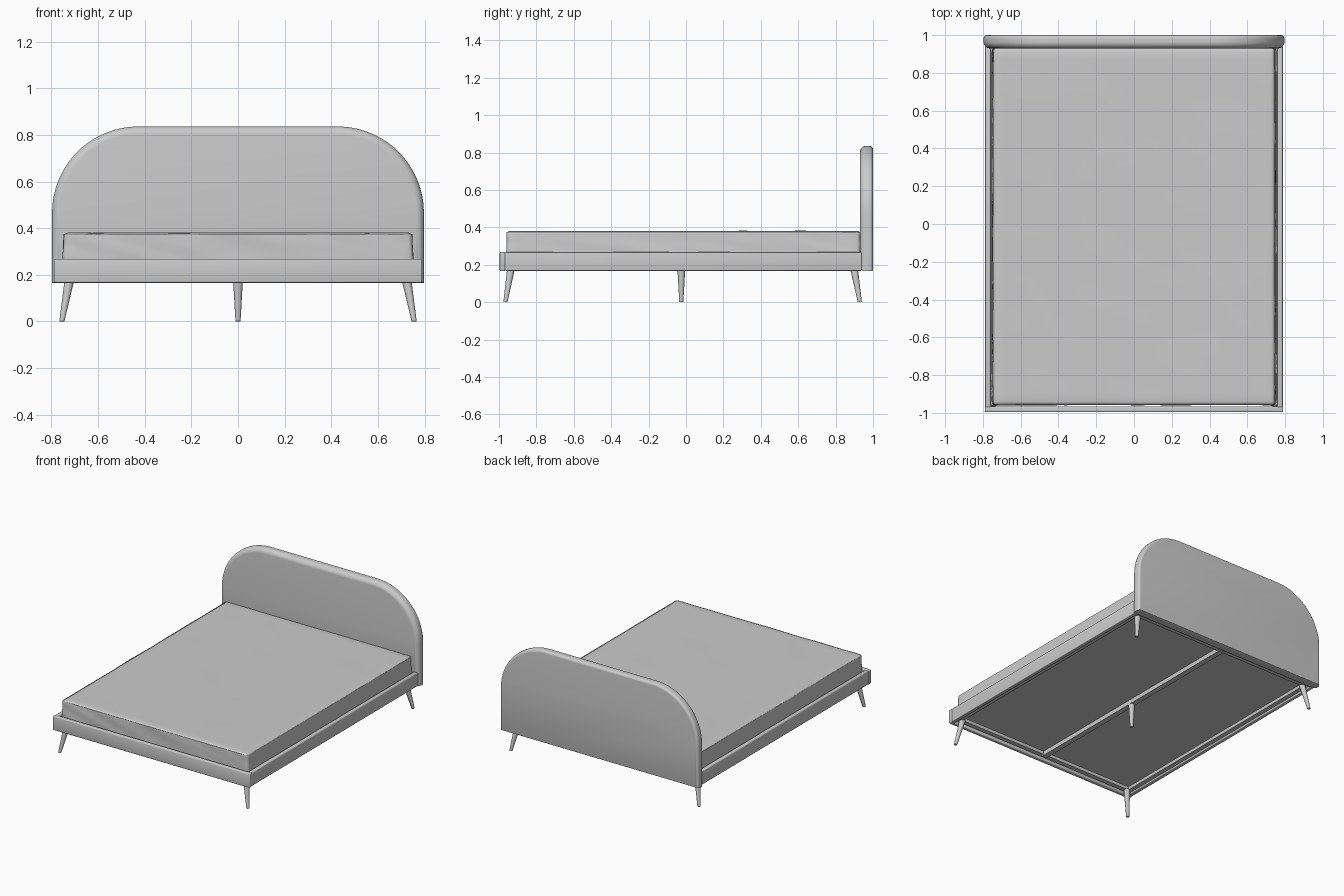
import bpy, bmesh, math
from mathutils import Vector, noise

if "Cube" in bpy.data.objects:
    bpy.data.objects.remove(bpy.data.objects["Cube"])


def finish(name, bm, angle=35):
    bmesh.ops.recalc_face_normals(bm, faces=bm.faces)
    me = bpy.data.meshes.new(name)
    bm.to_mesh(me)
    bm.free()
    ob = bpy.data.objects.new(name, me)
    bpy.context.collection.objects.link(ob)
    bpy.ops.object.select_all(action='DESELECT')
    ob.select_set(True)
    bpy.context.view_layer.objects.active = ob
    bpy.ops.object.shade_smooth_by_angle(angle=math.radians(angle))
    return ob


def box_bm(lo, hi):
    bm = bmesh.new()
    bmesh.ops.create_cube(bm, size=1)
    lo, hi = Vector(lo), Vector(hi)
    for v in bm.verts:
        v.co = (lo + hi) / 2 + v.co * (hi - lo)
    return bm


def box(name, lo, hi, bevel=0.0):
    bm = box_bm(lo, hi)
    if bevel:
        bmesh.ops.bevel(bm, geom=bm.edges[:], offset=bevel, segments=3, profile=0.5, affect='EDGES')
    return finish(name, bm)


def leg(name, top, foot, r_top=0.021, r_foot=0.011, n=24):
    # tapered splayed leg with level ends
    bm = bmesh.new()
    rings = []
    for c, r in ((foot, r_foot - 0.002), (foot + Vector((0, 0, 0.002)), r_foot), (top, r_top)):
        rings.append([bm.verts.new(c + Vector((r * math.cos(2 * math.pi * i / n),
                                               r * math.sin(2 * math.pi * i / n), 0))) for i in range(n)])
    for a, b in zip(rings, rings[1:]):
        for i in range(n):
            bm.faces.new((a[i], a[(i + 1) % n], b[(i + 1) % n], b[i]))
    bm.faces.new(rings[0])
    bm.faces.new(rings[-1])
    return finish(name, bm)


# headboard: arched outline lofted through rounded edge rings
def arch(w, z0, z1, r, y, bm, n=24):
    pts = [(-w, z0)]
    for s in (-1, 1):
        for i in range(n + 1):
            t = math.pi / 2 * i / n
            a = math.pi - t if s < 0 else math.pi / 2 - t
            pts.append((s * (w - r) + r * math.cos(a), z1 - r + r * math.sin(a)))
    pts.append((w, z0))
    return [bm.verts.new((x, y, z)) for x, z in pts]


bm = bmesh.new()
rings = []
for y0, rad, side in ((0.93, 0.034, 1), (1.0, 0.02, -1)):
    steps = range(9) if side > 0 else range(8, -1, -1)
    for i in steps:
        a = math.pi / 2 * i / 8
        inset = rad * (1 - math.sin(a))
        y = y0 + side * rad * (1 - math.cos(a))
        rings.append(arch(0.797 - inset, 0.166 + inset * 0.25, 0.836 - inset, 0.37 - inset, y, bm))
for a, b in zip(rings, rings[1:]):
    for i in range(len(a)):
        j = (i + 1) % len(a)
        bm.faces.new((a[i], a[j], b[j], b[i]))
bm.faces.new(rings[0])
bm.faces.new(rings[-1])
finish("headboard", bm)

# mattress with soft edges, slight flare and fabric folds
bm = box_bm((-0.745, -0.958, 0.212), (0.745, 0.932, 0.381))
bmesh.ops.subdivide_edges(bm, edges=bm.edges[:], cuts=30, use_grid_fill=True)
sharp = [e for e in bm.edges if e.calc_face_angle(0) > 1]
bmesh.ops.bevel(bm, geom=sharp, offset=0.018, segments=3, profile=0.5, affect='EDGES')
bm.normal_update()
moves = []
for v in bm.verts:
    x, y, z = v.co
    if z > 0.225:
        fold = 0.004 * noise.noise(Vector(((x + y) * 5 + z * 14, (x - y) * 2, z * 8)))
        weight = 1 if abs(v.normal.z) < 0.5 else 0.4
        moves.append((v, v.normal * fold * weight))
for v, d in moves:
    v.co += d
for v in bm.verts:
    v.co.x *= 1 + 0.008 * (0.381 - v.co.z) / 0.12
finish("mattress", bm, 60)

# frame rails
box("foot_rail", (-0.79, -0.996, 0.166), (0.79, -0.966, 0.268), 0.006)
for s, side in ((-1, "left"), (1, "right")):
    xs = sorted((s * 0.758, s * 0.788))
    box(side + "_rail", (xs[0], -0.97, 0.168), (xs[1], 0.94, 0.267), 0.005)
    xs = sorted((s * 0.725, s * 0.76))
    box(side + "_cleat", (xs[0], -0.96, 0.18), (xs[1], 0.932, 0.205))
    # splayed corner legs
    leg("front_leg_" + side, Vector((s * 0.722, -0.935, 0.182)), Vector((s * 0.755, -0.965, 0)))
    leg("back_leg_" + side, Vector((s * 0.722, 0.898, 0.182)), Vector((s * 0.755, 0.929, 0)))

# underside supports
box("foot_cleat", (-0.75, -0.956, 0.18), (0.75, -0.922, 0.205))
box("head_cleat", (-0.75, 0.895, 0.18), (0.75, 0.932, 0.205))
box("centre_beam", (-0.02, -0.94, 0.172), (0.02, 0.91, 0.205))
box("base_panel", (-0.757, -0.957, 0.203), (0.757, 0.932, 0.214))
leg("centre_leg", Vector((0, -0.025, 0.18)), Vector((0, -0.025, 0)))
